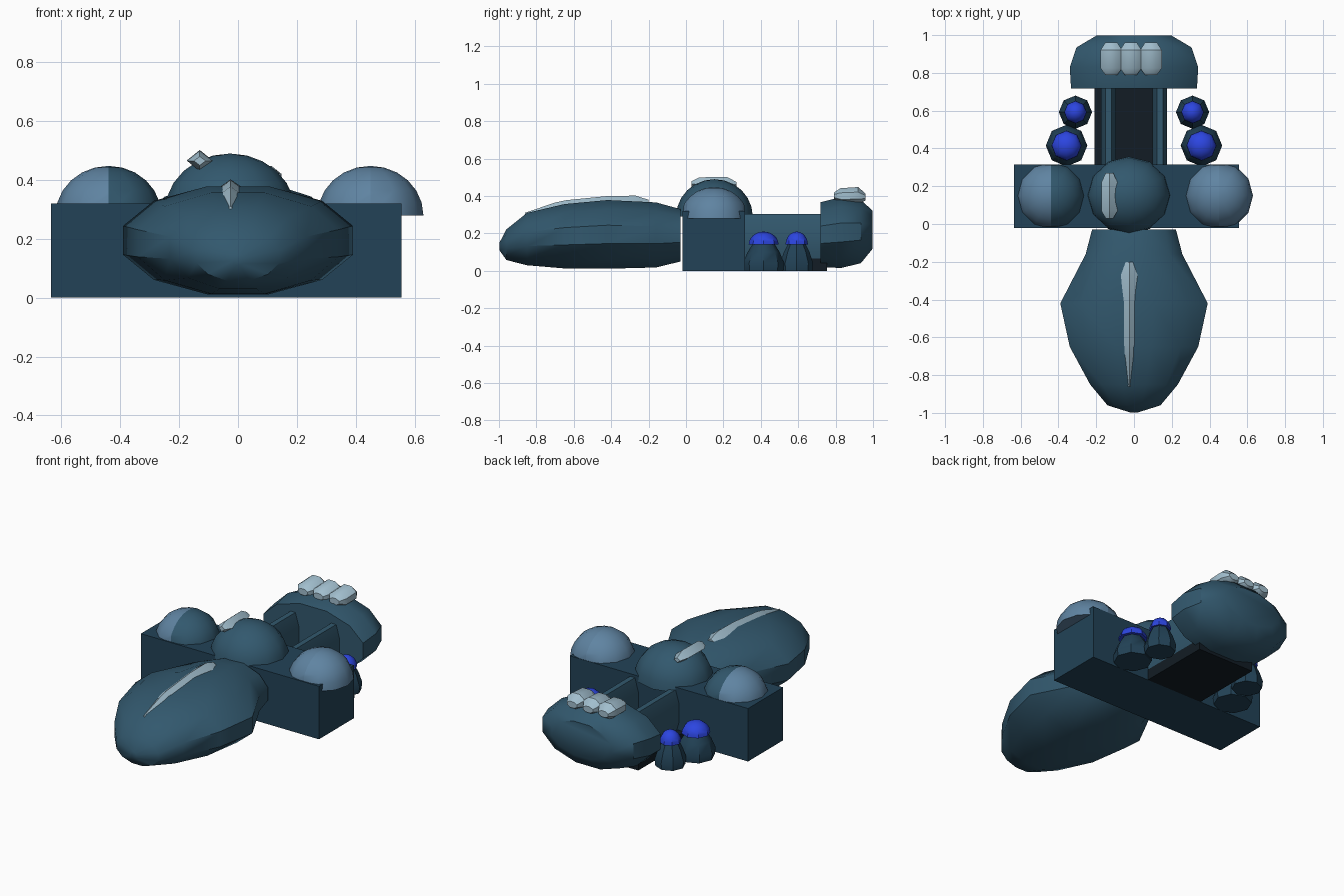
import bpy, bmesh
from math import sin, cos, pi, radians

if "Cube" in bpy.data.objects:
    bpy.data.objects.remove(bpy.data.objects["Cube"])


def material(name, rgb):
    m = bpy.data.materials.new(name)
    m.diffuse_color = (*rgb, 1)
    m.use_nodes = True
    m.node_tree.nodes["Principled BSDF"].inputs["Base Color"].default_value = m.diffuse_color
    return m


TEAL = material("teal", (.032, .098, .155))
NAVY = material("navy", (.016, .055, .095))
DARK = material("dark", (.006, .012, .018))
SLATE = material("slate", (.115, .23, .36))
PALE = material("pale", (.36, .52, .62))
BLUE = material("blue", (.025, .06, .75))


def finish(name, bm, mat, angle=40):
    bmesh.ops.recalc_face_normals(bm, faces=bm.faces)
    me = bpy.data.meshes.new(name)
    bm.to_mesh(me)
    bm.free()
    ob = bpy.data.objects.new(name, me)
    bpy.context.collection.objects.link(ob)
    me.materials.append(mat)
    if angle:
        bpy.ops.object.select_all(action='DESELECT')
        ob.select_set(True)
        bpy.context.view_layer.objects.active = ob
        bpy.ops.object.shade_smooth_by_angle(angle=radians(angle))
    return ob


def box(name, lo, hi, mat):
    bm = bmesh.new()
    bmesh.ops.create_cube(bm, size=1)
    for v in bm.verts:
        v.co = [a + (b - a) * (c + .5) for a, b, c in zip(lo, hi, v.co)]
    return finish(name, bm, mat, 0)


def loft(name, rings, n, mat, center=(0, 0), axis='Y', start=.5, angle=40):
    """Rings are (position, radius, radius, shift) along the axis."""
    bm = bmesh.new()
    loops = []
    for p, ra, rb, shift in rings:
        loop = []
        for i in range(n):
            t = 2 * pi * (i + start) / n
            a, b = center[0] + ra * cos(t), center[1] + rb * sin(t) + shift
            loop.append(bm.verts.new((a, p, b) if axis == 'Y' else (a, b, p)))
        loops.append(loop)
    for q, r in zip(loops, loops[1:]):
        for i in range(n):
            j = (i + 1) % n
            bm.faces.new((q[i], q[j], r[j], r[i]))
    bm.faces.new(loops[0])
    bm.faces.new(loops[-1])
    return finish(name, bm, mat, angle)


def dome(name, c, r, mat, n=12, y_clip=9, side=0):
    """Upper half of an ellipsoid; side keeps only one half in x."""
    bm = bmesh.new()
    bmesh.ops.create_uvsphere(bm, u_segments=n, v_segments=12, radius=1)
    for v in bm.verts:
        x, y, z = v.co
        v.co = (x * r[0], y * r[1], z * r[2])
    cuts = [((0, 0, 0), (0, 0, -1)), ((0, y_clip, 0), (0, 1, 0)), ((0, -y_clip, 0), (0, -1, 0))]
    if side:
        cuts.append(((0, 0, 0), (-side, 0, 0)))
    for co, no in cuts:
        bmesh.ops.bisect_plane(bm, geom=bm.verts[:] + bm.edges[:] + bm.faces[:],
                               dist=1e-5, plane_co=co, plane_no=no, clear_outer=True)
        rim = [e for e in bm.edges if e.is_boundary]
        if rim:
            bmesh.ops.holes_fill(bm, edges=rim)
    bmesh.ops.translate(bm, verts=bm.verts, vec=c)
    return finish(name, bm, mat)


# Main front hull, twelve sided
loft("front_hull", [(-.998, .02, .02, .13), (-.96, .145, .085, .14), (-.85, .24, .145, .17),
                    (-.65, .352, .178, .185), (-.42, .404, .19, .195),
                    (-.16, .265, .18, .192), (-.03, .23, .145, .19)], 12, TEAL)

# Pale ridge along the front hull
loft("front_ridge", [(-.86, .006, .006, .305), (-.7, .05, .045, .32), (-.64, .062, .045, .333),
                     (-.42, .058, .045, .355), (-.27, .065, .045, .357), (-.2, .03, .02, .36)],
     4, PALE, center=(-.025, 0), start=0, angle=30)

# Cross block and its paired half domes
box("cross_block", (-.635, -.02, 0), (.555, .315, .32), NAVY)
for label, x, inner in (("left", -.44, TEAL), ("right", .45, SLATE)):
    for side, mat in ((-1, SLATE), (1, inner)):
        dome(f"{label}_dome_half_{'a' if side < 0 else 'b'}", (x, .15, .28),
             (.18, .18, .168), mat, y_clip=.163, side=side)

# Central dome with a pale crystal
dome("central_dome", (-.027, .152, .29), (.222, .205, .2), TEAL)
loft("dome_crystal", [(.03, .02, .015, .465), (.07, .043, .035, .465), (.22, .043, .035, .467),
                      (.27, .02, .015, .46)], 4, PALE, center=(-.13, 0), start=0, angle=30)

# Rear corridor: floor and two rails
box("corridor_floor", (-.21, .3, 0), (.165, .755, .065), DARK)
for label, x in (("left", -.135), ("right", .137)):
    loft(f"{label}_rail", [(.3, .042, .145, .17), (.74, .042, .145, .17)], 8, TEAL, center=(x, 0))

# Rear hull, flat at the front
loft("rear_hull", [(.718, .345, .18, .193), (.83, .352, .196, .205), (.935, .315, .175, .21),
                   (.998, .205, .105, .22)], 12, TEAL)

# Pale lumps on the rear hull
for i, x in enumerate((-.12, -.017, .09)):
    loft(f"rear_lump_{i + 1}", [(.79, .035, .02, .4), (.825, .062, .045, .4),
                                (.92, .062, .05, .402), (.96, .035, .02, .395)],
         8, PALE, center=(x, 0))

# Side pods with blue caps
for label, s in (("left", -1), ("right", 1)):
    for size, x, y, r, cap in (("large", .357, .415, .11, .08), ("small", .31, .592, .088, .06)):
        loft(f"{label}_{size}_pod", [(0, r * .95, r * .95, 0), (.04, r, r, 0), (.1, r * .78, r * .78, 0),
                                     (.14, r * .55, r * .55, 0)],
             8, NAVY, center=(s * x, y), axis='Z', start=0)
        dome(f"{label}_{size}_cap", (s * x, y, .14), (cap, cap, .07), BLUE, n=8)
